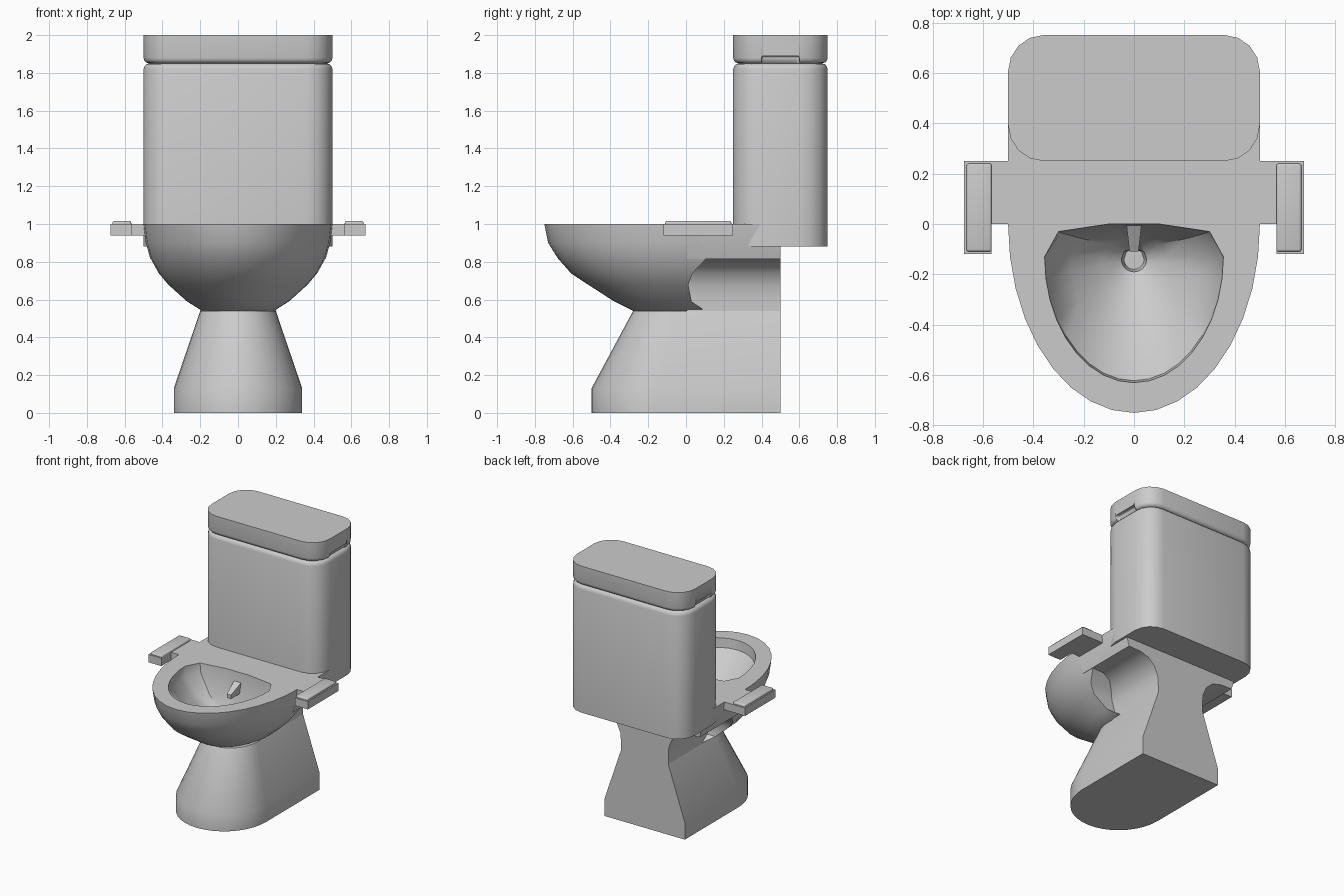
import bpy, bmesh, math

if "Cube" in bpy.data.objects:
    bpy.data.objects.remove(bpy.data.objects["Cube"])

ceramic = bpy.data.materials.new("light_grey_ceramic")
ceramic.diffuse_color = (0.6, 0.6, 0.6, 1)
ceramic.use_nodes = True
ceramic.node_tree.nodes["Principled BSDF"].inputs["Base Color"].default_value = ceramic.diffuse_color


def finish(bm, name, angle=35):
    bmesh.ops.recalc_face_normals(bm, faces=bm.faces)
    me = bpy.data.meshes.new(name)
    bm.to_mesh(me)
    bm.free()
    me.materials.append(ceramic)
    ob = bpy.data.objects.new(name, me)
    bpy.context.collection.objects.link(ob)
    bpy.ops.object.select_all(action='DESELECT')
    bpy.context.view_layer.objects.active = ob
    ob.select_set(True)
    if angle:
        bpy.ops.object.shade_smooth_by_angle(angle=math.radians(angle))
    return ob


def loft(name, rings, angle=35):
    """Skin matching closed rings and cap both ends."""
    bm = bmesh.new()
    vs = [[bm.verts.new(p) for p in r] for r in rings]
    n = len(rings[0])
    for a, b in zip(vs, vs[1:]):
        for i in range(n):
            j = (i + 1) % n
            bm.faces.new((a[i], a[j], b[j], b[i]))
    bm.faces.new(vs[0])
    bm.faces.new(vs[-1])
    return finish(bm, name, angle)


def horseshoe(z, w, yc, yf, yb, wb=None, ym=None, n=18):
    """Half-ellipse front, straight sides and a flat back."""
    wb = w if wb is None else wb
    ym = yb if ym is None else ym
    pts = [(wb, yb)]
    for i in range(n + 1):
        t = math.pi * i / n
        pts.append((w * math.cos(t), yc - (yc - yf) * math.sin(t)))
    pts += [(-wb, yb), (-wb / 3, ym), (0, ym), (wb / 3, ym)]
    return [(x, y, z) for x, y in pts]


def rounded(z, inset, seg=4):
    """Rounded rectangle outline of the tank."""
    hx, hy, rx, ry = 0.5, 0.25, 0.14, 0.145
    pts = []
    for k, (sx, sy) in enumerate([(1, 1), (-1, 1), (-1, -1), (1, -1)]):
        for i in range(seg + 1):
            t = math.pi / 2 * (k + i / seg)
            pts.append((sx * (hx - rx) + (rx - inset) * math.cos(t),
                        0.5 + sy * (hy - ry) + (ry - inset) * math.sin(t), z))
    return pts


def box(name, x0, x1, y0, y1, z0, z1, bevel=0):
    bm = bmesh.new()
    bmesh.ops.create_cube(bm, size=1)
    for v in bm.verts:
        v.co = ((x0 + x1) / 2 + v.co.x * (x1 - x0),
                (y0 + y1) / 2 + v.co.y * (y1 - y0),
                (z0 + z1) / 2 + v.co.z * (z1 - z0))
    if bevel:
        bmesh.ops.bevel(bm, geom=bm.edges[:], offset=bevel, segments=3,
                        profile=0.5, affect='EDGES')
    return finish(bm, name)


def mirror(ob):
    m = ob.modifiers.new("mirror", 'MIRROR')
    m.use_axis = (True, False, False)


# Pedestal: plinth and tapering column
loft("pedestal", [horseshoe(0, 0.34, -0.15, -0.5, 0.5),
                  horseshoe(0.13, 0.34, -0.15, -0.5, 0.5),
                  horseshoe(0.54, 0.2, -0.05, -0.28, 0.5)])

# Bowl: outer shell up to the rim, then the basin down to the drain
outer = [(0.54, 0.19, -0.28, 0.1), (0.59, 0.27, -0.38, 0.03),
         (0.68, 0.37, -0.52, 0.012), (0.74, 0.42, -0.61, 0.035),
         (0.82, 0.464, -0.68, 0.11), (0.9, 0.488, -0.73, 0.08),
         (1.0, 0.5, -0.75, 0.01)]
rings = [horseshoe(z, w, 0, yf, yb) for z, w, yf, yb in outer]
inner = [(1.0, 0.355, -0.13, -0.63, -0.03, 0.3, 0.0),
         (0.93, 0.35, -0.13, -0.622, -0.035, 0.29, -0.005),
         (0.8, 0.25, -0.13, -0.48, -0.06, 0.2, -0.03),
         (0.7, 0.13, -0.13, -0.3, -0.08, 0.1, -0.06),
         (0.64, 0.05, -0.14, -0.19, -0.11, 0.04, -0.1),
         (0.58, 0.04, -0.14, -0.18, -0.11, 0.03, -0.1)]
rings += [horseshoe(*r) for r in inner]
loft("bowl", rings)

# Rear body: shelf under the tank with hollowed sides, extruded along y
half = [(0.5, 1.0), (0.488, 0.9), (0.464, 0.815), (0.36, 0.812), (0.29, 0.79),
        (0.235, 0.74), (0.205, 0.67), (0.2, 0.6), (0.2, 0.54)]
profile = half + [(-x, z) for x, z in reversed(half)]
loft("rear_body", [[(x, y, z) for x, z in profile] for y in (0.005, 0.5)])

# Water spout inside the bowl
bm = bmesh.new()
vs = [bm.verts.new(p) for p in [(-0.03, 0, 0.93), (0.03, 0, 0.93),
                                (0.018, -0.11, 0.87), (-0.018, -0.11, 0.87),
                                (-0.03, 0, 0.85), (0.03, 0, 0.85),
                                (0.018, -0.11, 0.84), (-0.018, -0.11, 0.84)]]
for f in [(0, 1, 2, 3), (4, 5, 6, 7), (0, 1, 5, 4),
          (1, 2, 6, 5), (2, 3, 7, 6), (3, 0, 4, 7)]:
    bm.faces.new([vs[i] for i in f])
finish(bm, "spout")

# Tank and lid, each with a rounded edge at the joint
loft("tank", [rounded(0.88, 0), rounded(1.82, 0), rounded(1.835, 0.005),
              rounded(1.846, 0.015), rounded(1.85, 0.03)])
lid = loft("tank_lid", [rounded(1.85, 0.03), rounded(1.856, 0.012),
                        rounded(1.867, 0.003), rounded(1.88, 0),
                        rounded(2.0, 0)])

# Finger notches in the lower lid edge
for s in (-1, 1):
    cutter = box("notch_cutter", s * 0.5 - 0.03, s * 0.5 + 0.03,
                 0.4, 0.6, 1.8, 1.89, 0.012)
    cutter.hide_render = True
    bpy.context.view_layer.objects.active = lid
    m = lid.modifiers.new("notch", 'BOOLEAN')
    m.operation = 'DIFFERENCE'
    m.object = cutter
    bpy.ops.object.modifier_move_to_index(modifier="notch", index=0)
    bpy.ops.object.modifier_apply(modifier="notch")
    bpy.data.objects.remove(cutter)

# Side arm rests with raised pads
mirror(box("arm_bracket", 0.47, 0.565, 0.0, 0.25, 0.94, 1.0))
mirror(box("arm_rest", 0.565, 0.675, -0.12, 0.25, 0.94, 1.0))
mirror(box("arm_pad", 0.565, 0.665, -0.11, 0.24, 0.985, 1.016, 0.01))
